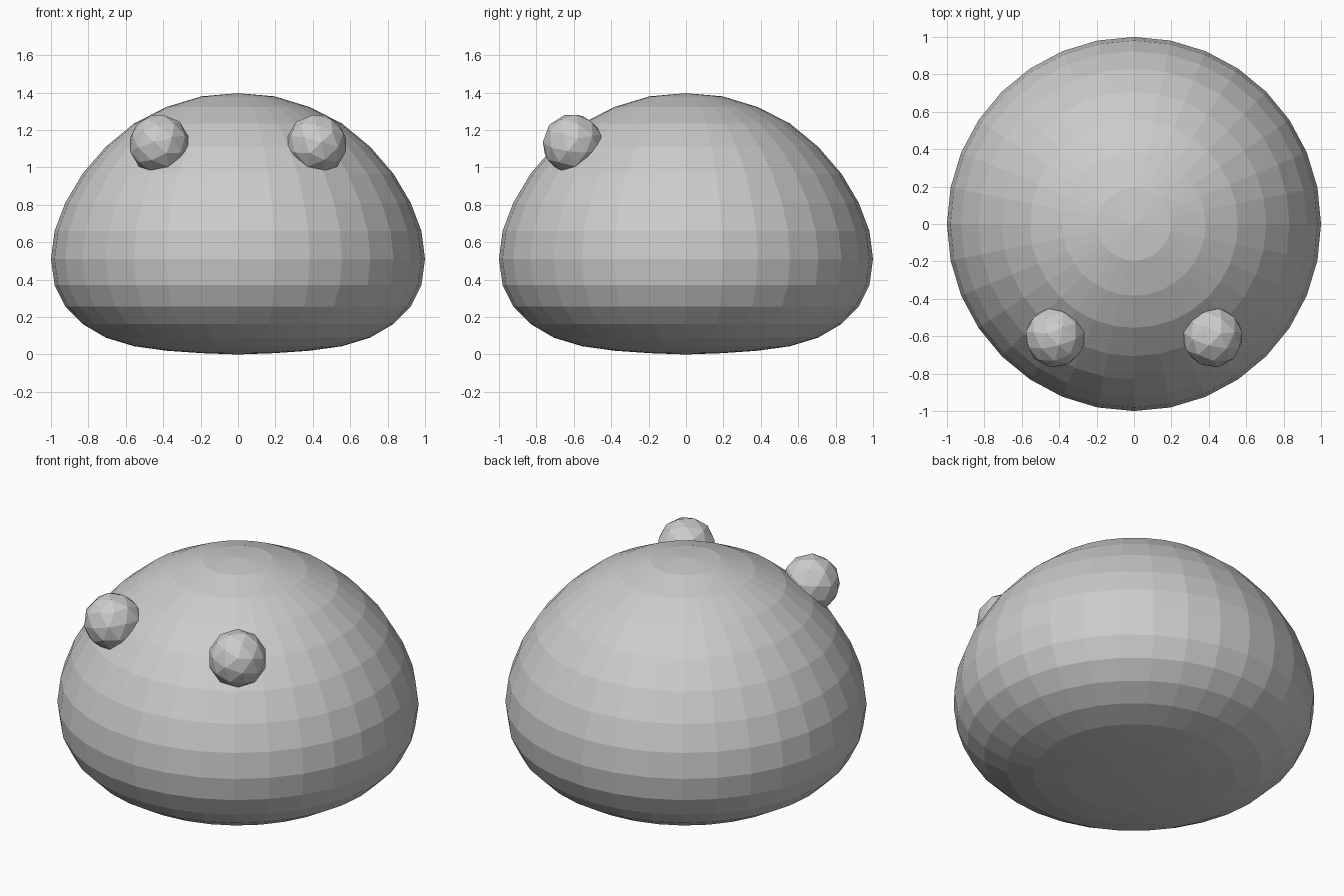
import bpy
from math import sin, cos, pi, radians

if "Cube" in bpy.data.objects:
    bpy.data.objects.remove(bpy.data.objects["Cube"])

# Body: 32 x 16 UV sphere, re-profiled into a dome with a flattened base
HEIGHTS = [0.0, 0.007, 0.02, 0.044, 0.09, 0.163, 0.256, 0.372, 0.51,
           0.66, 0.81, 0.966, 1.11, 1.235, 1.323, 1.38, 1.397]
bpy.ops.mesh.primitive_uv_sphere_add(segments=32, ring_count=16, radius=1)
body = bpy.context.object
body.name = "body"
SPHERE_Z = [-cos(pi * i / 16) for i in range(17)]
for v in body.data.vertices:
    ring = min(range(17), key=lambda i: abs(SPHERE_Z[i] - v.co.z))
    v.co.z = HEIGHTS[ring]

# Eyes: low-poly ball facing outward, mirrored across x
bpy.ops.mesh.primitive_ico_sphere_add(subdivisions=2, radius=0.163,
                                      location=(0.421, -0.605, 1.125),
                                      rotation=(radians(66), 0, radians(35)))
eye = bpy.context.object
eye.name = "eyes"
bpy.ops.object.transform_apply(location=True, rotation=True, scale=True)
mirror = eye.modifiers.new("mirror", 'MIRROR')
mirror.use_axis[0] = True
mirror.use_mirror_merge = False
